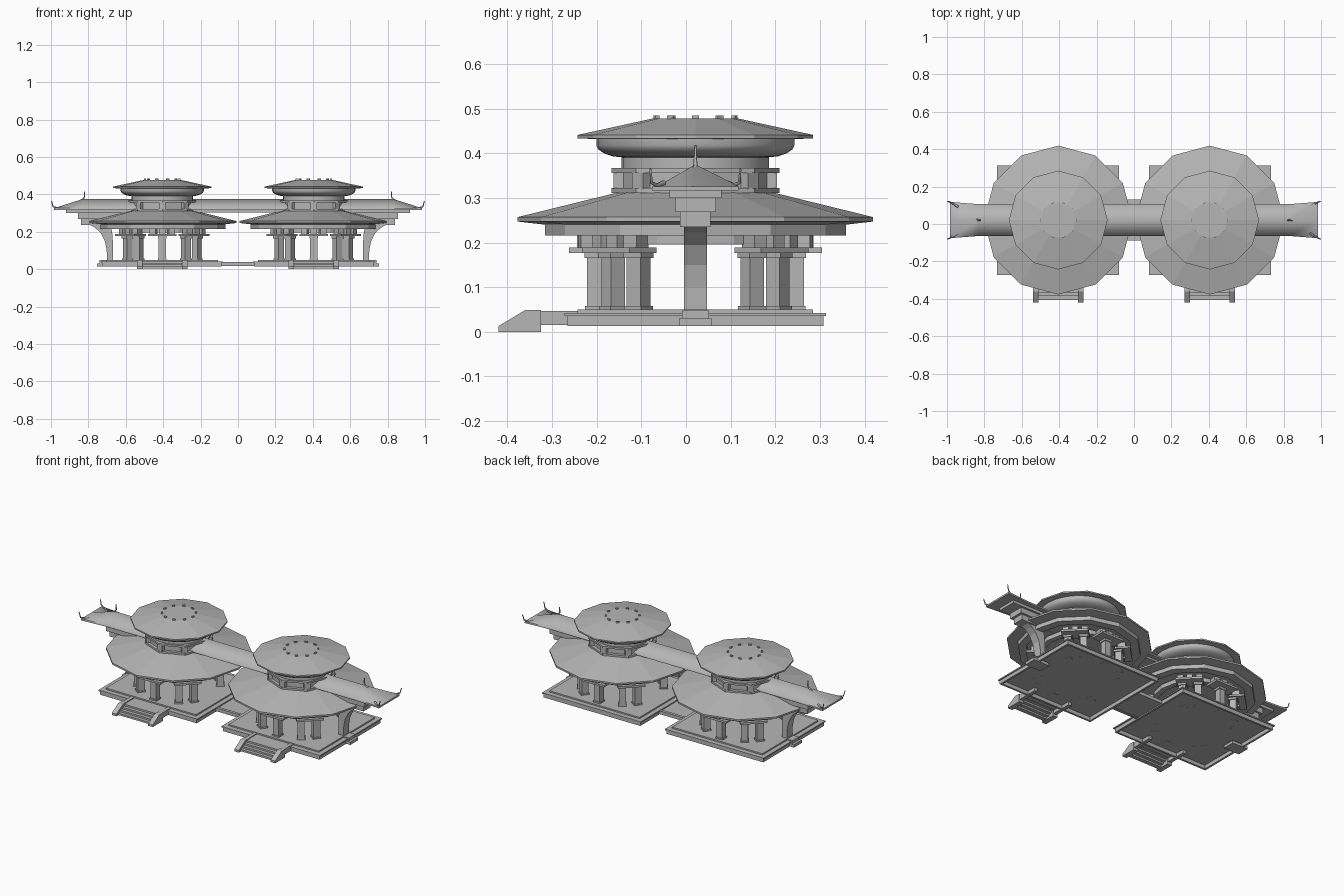
import bpy, bmesh, math
from mathutils import Matrix

if "Cube" in bpy.data.objects:
    bpy.data.objects.remove(bpy.data.objects["Cube"])

stone = bpy.data.materials.new("stone_grey")
stone.use_nodes = True
GREY = (0.47, 0.47, 0.47, 1)
stone.diffuse_color = GREY
stone.node_tree.nodes["Principled BSDF"].inputs["Base Color"].default_value = GREY

YC = 0.021      # depth centre of the pavilions
XC = 0.405      # sideways centre of each pavilion


def finish(name, bm, smooth=0):
    bmesh.ops.recalc_face_normals(bm, faces=bm.faces)
    me = bpy.data.meshes.new(name)
    bm.to_mesh(me)
    bm.free()
    me.materials.append(stone)
    ob = bpy.data.objects.new(name, me)
    bpy.context.collection.objects.link(ob)
    if smooth:
        bpy.ops.object.select_all(action='DESELECT')
        ob.select_set(True)
        bpy.context.view_layer.objects.active = ob
        bpy.ops.object.shade_smooth_by_angle(angle=math.radians(smooth))


def lathe(name, profile, sides, cx, closed=False, smooth=0):
    """Turn (radius, height) points around a pavilion's axis."""
    bm = bmesh.new()
    rings = []
    for r, z in profile:
        rings.append([bm.verts.new((cx + r * math.cos(math.tau * k / sides),
                                    YC + r * math.sin(math.tau * k / sides), z))
                      for k in range(sides)])
    pairs = list(zip(rings, rings[1:]))
    if closed:
        pairs.append((rings[-1], rings[0]))
    else:
        bm.faces.new(rings[0])
        bm.faces.new(rings[-1])
    for a, b in pairs:
        for k in range(sides):
            n = (k + 1) % sides
            bm.faces.new((a[k], a[n], b[n], b[k]))
    finish(name, bm, smooth)


def boxes(name, items):
    """Join boxes given as (centre, size, turn about z)."""
    bm = bmesh.new()
    for centre, size, turn in items:
        m = (Matrix.Translation(centre) @ Matrix.Rotation(turn, 4, 'Z')
             @ Matrix.Diagonal((*size, 1)))
        bmesh.ops.create_cube(bm, size=1, matrix=m)
    finish(name, bm)


def span(x0, x1, y0, y1, z0, z1):
    return (((x0 + x1) / 2, (y0 + y1) / 2, (z0 + z1) / 2),
            (abs(x1 - x0), y1 - y0, z1 - z0), 0)


def extrude(name, outline, shift):
    bm = bmesh.new()
    face = bm.faces.new([bm.verts.new(p) for p in outline])
    moved = bmesh.ops.extrude_face_region(bm, geom=[face])["geom"]
    bmesh.ops.translate(bm, vec=shift,
                        verts=[v for v in moved if isinstance(v, bmesh.types.BMVert)])
    finish(name, bm)


def horn(name, points, radius):
    cu = bpy.data.curves.new(name, 'CURVE')
    cu.dimensions = '3D'
    cu.bevel_depth = radius
    cu.bevel_resolution = 1
    cu.use_fill_caps = True
    sp = cu.splines.new('POLY')
    sp.points.add(len(points) - 1)
    for i, p in enumerate(points):
        sp.points[i].co = (*p, 1)
        sp.points[i].radius = 1 - 0.6 * i / (len(points) - 1)
    cu.materials.append(stone)
    bpy.context.collection.objects.link(bpy.data.objects.new(name, cu))


def polar(cx, r, a, z):
    return (cx + r * math.cos(a), YC + r * math.sin(a), z)


for side, s in (("left", 1), ("right", -1)):
    cx = s * XC

    # Platform: hollow rim below a stepped floor
    boxes(side + "_platform_rim", [
        span(s * .087, s * .727, -.266, -.254, .013, .036),
        span(s * .087, s * .727, .296, .308, .013, .036),
        span(s * .087, s * .099, -.254, .296, .013, .036),
        span(s * .715, s * .727, -.254, .296, .013, .036)])
    boxes(side + "_platform_floor", [
        span(s * .08, s * .733, -.272, .314, .035, .042),
        span(s * .108, s * .705, -.243, .285, .041, .05)])

    # Front stairs: separate treads, a landing and sloped cheeks
    treads = [span(cx - .107, cx + .107, -.405 + .02 * i, -.379 + .02 * i,
                   .003 + .01 * i, .014 + .01 * i) for i in range(4)]
    boxes(side + "_stair_treads", treads
          + [span(cx - .107, cx + .107, -.335, -.262, .035, .044)])
    for edge in (-1, 1):
        x = cx + edge * .12 - .015
        prof = [(-.42, 0), (-.42, .013), (-.36, .049), (-.325, .049), (-.325, 0)]
        extrude(side + "_stair_cheek", [(x, y, z) for y, z in prof], (.03, 0, 0))
        boxes(side + "_stair_rail", [span(x + .004, x + .026, -.326, -.2, .015, .047)])

    # Columns: singles at front and back, pairs on the diagonals
    angles = [math.pi / 2, -math.pi / 2]
    for k in range(4):
        diagonal = math.pi / 4 + k * math.pi / 2
        angles += [diagonal - .18, diagonal + .18]
    parts = []
    for a in angles:
        parts += [(polar(cx, .224, a, .115), (.038, .038, .14), a),
                  (polar(cx, .224, a, .046), (.046, .046, .024), a),
                  (polar(cx, .224, a, .172), (.048, .048, .014), a)]
    boxes(side + "_columns", parts)

    # Lintel plates and bracket blocks above the column groups
    parts = []
    for k in range(8):
        a = k * math.pi / 4
        if k % 4 == 0:
            continue
        parts.append((polar(cx, .241, a, .183), (.085, .15, .012), a))
        for t in (-.2, 0, .2):
            parts.append((polar(cx, .24, a + t, .203), (.05, .034, .03), a + t))
    boxes(side + "_brackets", parts)
    lathe(side + "_ring_beam", [(.225, .196), (.225, .222), (.195, .222), (.195, .196)],
          16, cx, closed=True)

    # Wide lower roof with a fascia ring below
    lathe(side + "_lower_roof", [(.30, .236), (.337, .24), (.398, .247), (.398, .257),
                                 (.15, .318)], 12, cx)
    lathe(side + "_lower_fascia", [(.337, .216), (.337, .243), (.29, .243), (.29, .216)],
          12, cx, closed=True)

    # Octagonal collar with blocks between two lips
    lathe(side + "_collar_core", [(.168, .30), (.168, .365)], 8, cx)
    for z in (.311, .356):
        lathe(side + "_collar_lip", [(.188, z), (.188, z + .011)], 8, cx)
    boxes(side + "_collar_blocks",
          [(polar(cx, .172, k * math.pi / 4, .338), (.022, .034, .036), k * math.pi / 4)
           for k in range(8)])

    # Round neck and flared bowl
    lathe(side + "_neck", [(.165, .36), (.165, .395)], 32, cx, smooth=40)
    lathe(side + "_bowl", [(.165, .391), (.185, .393), (.205, .40), (.218, .409),
                           (.222, .418), (.222, .436)], 32, cx, smooth=40)

    # Upper roof, flat crown and ring of studs
    lathe(side + "_upper_roof", [(.222, .432), (.264, .433), (.264, .441), (.095, .478)],
          12, cx)
    boxes(side + "_crown_studs",
          [(polar(cx, .092, k * math.tau / 10, .479), (.009, .016, .012), k * math.tau / 10)
           for k in range(10)])

    # Stacked beams carrying the end of the corridor roof
    boxes(side + "_end_beams", [
        span(s * .6, s * .92, YC - .058, YC + .058, .30, .318),
        span(s * .6, s * .855, YC - .046, YC + .046, .268, .302),
        span(s * .6, s * .84, YC - .034, YC + .034, .235, .27)])

    # Curved end buttress on its plinth
    outer = [(.70, .04), (.702, .10), (.712, .15), (.735, .195), (.765, .222), (.79, .236)]
    inner = [(.68, .236), (.672, .19), (.668, .13), (.668, .04)]
    extrude(side + "_buttress", [(s * x, YC - .026, z) for x, z in outer + inner],
            (0, .052, 0))
    boxes(side + "_buttress_plinth", [
        span(s * .65, s * .755, YC - .037, YC + .037, .013, .03),
        span(s * .655, s * .74, YC - .03, YC + .03, .03, .048)])

    # Upturned horns on the ridge end and the eave corners
    horn(side + "_ridge_horn", [(s * .85, YC, .362), (s * .83, YC, .374),
                                (s * .82, YC, .388), (s * .822, YC, .418)], .006)
    for e in (-1, 1):
        horn(side + "_corner_horn",
             [(s * .94, YC + e * .07, .334), (s * .965, YC + e * .086, .328),
              (s * .988, YC + e * .098, .334), (s * .997, YC + e * .101, .365)], .006)

# Long corridor roof: lofted gable sections, hipped at both ends
sections = [(-.985, .097, .326), (-.83, .085, .375), (.83, .085, .375), (.985, .097, .326)]
bm = bmesh.new()
loops = []
for x, half, top in sections:
    loops.append([bm.verts.new((x, YC + y, z)) for y, z in
                  ((-half, .316), (-half, .326), (0, top), (half, .326), (half, .316))])
for a, b in zip(loops, loops[1:]):
    for k in range(5):
        n = (k + 1) % 5
        bm.faces.new((a[k], a[n], b[n], b[k]))
bm.faces.new(loops[0])
bm.faces.new(loops[-1])
finish("corridor_roof", bm, smooth=60.5)

boxes("corridor_beam", [span(-.7, .7, YC - .058, YC + .058, .304, .318)])

# Low bridge with edge kerbs between the two platforms
boxes("bridge", [span(-.09, .09, -.085, .13, .02, .031),
                 span(-.09, .09, -.087, -.07, .018, .038),
                 span(-.09, .09, .115, .132, .018, .038)])
